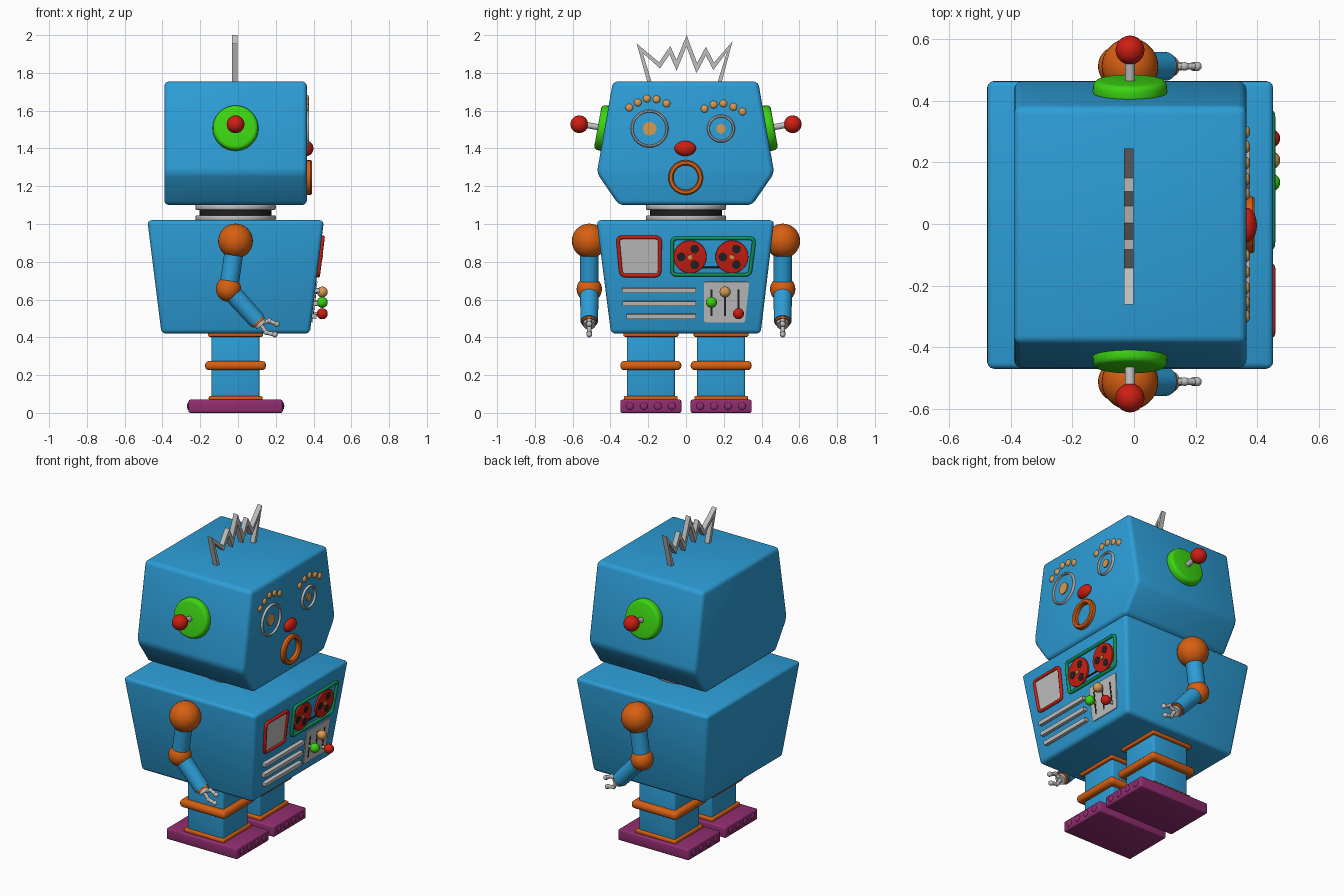
import bpy, bmesh, math
from mathutils import Matrix, Vector

if "Cube" in bpy.data.objects:
    bpy.data.objects.remove(bpy.data.objects["Cube"])

def mat(name, r, g, b):
    m = bpy.data.materials.new(name)
    m.diffuse_color = (r, g, b, 1)
    m.use_nodes = True
    m.node_tree.nodes["Principled BSDF"].inputs["Base Color"].default_value = m.diffuse_color
    return m

BLUE = mat("blue", 0.026, 0.34, 0.68)
ORANGE = mat("orange", 0.68, 0.115, 0.006)
RED = mat("red", 0.61, 0.013, 0.006)
GREEN = mat("green", 0.045, 0.66, 0.006)
SILVER = mat("silver", 0.52, 0.52, 0.52)
PURPLE = mat("purple", 0.28, 0.026, 0.16)
TAN = mat("tan", 0.68, 0.33, 0.09)
BLACK = mat("black", 0.015, 0.015, 0.015)
TEAL = mat("dark green", 0.004, 0.3, 0.1)
CX = -0.013  # centre line of the body in x

def finish(name, bm, m, matrix=Matrix()):
    bmesh.ops.recalc_face_normals(bm, faces=bm.faces)
    me = bpy.data.meshes.new(name)
    bm.to_mesh(me)
    bm.free()
    me.transform(matrix)
    me.materials.append(m)
    o = bpy.data.objects.new(name, me)
    bpy.context.collection.objects.link(o)
    bpy.ops.object.select_all(action='DESELECT')
    o.select_set(True)
    bpy.context.view_layer.objects.active = o
    bpy.ops.object.shade_smooth_by_angle(angle=math.radians(40))
    return o

def block(name, sections, m, bevel=0.02):
    """Stack of rectangles (z, x0, x1, y0, y1) with rounded edges."""
    bm = bmesh.new()
    loops = [[bm.verts.new(p) for p in ((x0, y0, z), (x1, y0, z), (x1, y1, z), (x0, y1, z))]
             for z, x0, x1, y0, y1 in sections]
    for a, b in zip(loops, loops[1:]):
        for i in range(4):
            j = (i + 1) % 4
            bm.faces.new((a[i], a[j], b[j], b[i]))
    bm.faces.new(loops[0][::-1])
    bm.faces.new(loops[-1])
    bmesh.ops.bevel(bm, geom=bm.edges[:], offset=bevel, segments=3, profile=0.5, affect='EDGES')
    return finish(name, bm, m)

def box(name, x, y, z, m, bevel):
    return block(name, [(z[0], *x, *y), (z[1], *x, *y)], m, bevel)

def ball(name, loc, r, m, scale=(1, 1, 1)):
    bm = bmesh.new()
    bmesh.ops.create_uvsphere(bm, u_segments=28, v_segments=16, radius=r)
    return finish(name, bm, m, Matrix.Translation(loc) @ Matrix.Diagonal((*scale, 1)))

def rod(name, a, b, r, m, r2=None, bevel=0):
    a, b = Vector(a), Vector(b)
    bm = bmesh.new()
    bmesh.ops.create_cone(bm, cap_ends=True, segments=36, radius1=r,
                          radius2=r if r2 is None else r2, depth=(b - a).length)
    if bevel:
        rim = [e for e in bm.edges if abs(e.verts[0].co.z - e.verts[1].co.z) < 1e-6]
        bmesh.ops.bevel(bm, geom=rim, offset=bevel, segments=3, profile=0.5, affect='EDGES')
    q = (b - a).to_track_quat('Z', 'Y').to_matrix().to_4x4()
    return finish(name, bm, m, Matrix.Translation((a + b) / 2) @ q)

def lathe(name, profile, m, matrix):
    """Closed ring: (radius, height) profile spun about local z."""
    bm = bmesh.new()
    n = 48
    rings = [[bm.verts.new((r * math.cos(t), r * math.sin(t), h)) for r, h in profile]
             for t in (2 * math.pi * i / n for i in range(n))]
    for i in range(n):
        a, b = rings[i], rings[(i + 1) % n]
        for k in range(len(profile)):
            l = (k + 1) % len(profile)
            bm.faces.new((a[k], b[k], b[l], a[l]))
    return finish(name, bm, m, matrix)

# Positions on the two front surfaces: y, z and height above the surface
SLOPE = 0.125
TILT = math.atan(SLOPE)
NORMAL = Vector((math.cos(TILT), 0, -math.sin(TILT)))

def chest(y, z, w=0):
    return Vector((0.38 + SLOPE * (z - 0.42), y, z)) + NORMAL * w

def face(y, z, w=0):
    return Vector((0.365 + w, y, z))

def plate(name, corners, depth, m, radius=0.0):
    bm = bmesh.new()
    f = bm.faces.new([bm.verts.new(chest(y, z)) for y, z in corners])
    if radius:
        bmesh.ops.bevel(bm, geom=bm.verts[:], offset=radius, segments=4, profile=0.5, affect='VERTICES')
    f = bm.faces[:]
    ext = bmesh.ops.extrude_face_region(bm, geom=f, use_keep_orig=True)
    bmesh.ops.translate(bm, vec=NORMAL * depth, verts=[v for v in ext['geom'] if isinstance(v, bmesh.types.BMVert)])
    return finish(name, bm, m)

def rim(name, corners, r, m):
    """Round tube along the outline of a chest panel."""
    pts = []
    n = len(corners)
    for i, c in enumerate(corners):
        p, a, b = Vector(c), Vector(corners[i - 1]), Vector(corners[(i + 1) % n])
        s, e = p + (a - p).normalized() * 0.025, p + (b - p).normalized() * 0.025
        pts += [s * (1 - t) ** 2 + p * 2 * t * (1 - t) + e * t * t for t in (0, 0.25, 0.5, 0.75, 1)]
    cu = bpy.data.curves.new(name, 'CURVE')
    cu.dimensions = '3D'
    cu.bevel_depth, cu.bevel_resolution = r, 3
    sp = cu.splines.new('POLY')
    sp.points.add(len(pts) - 1)
    for q, p in zip(sp.points, pts):
        q.co = (*chest(p.x, p.y, 0.006), 1)
    sp.use_cyclic_u = True
    cu.materials.append(m)
    bpy.context.collection.objects.link(bpy.data.objects.new(name, cu))

# Head, neck and torso
block("head", [(1.10, -0.39, 0.365, -0.355, 0.35), (1.27, -0.39, 0.365, -0.472, 0.467),
               (1.755, -0.39, 0.365, -0.387, 0.382)], BLUE, 0.025)
block("torso", [(0.42, -0.405, 0.38, -0.397, 0.395), (1.02, -0.48, 0.455, -0.473, 0.467)], BLUE, 0.022)
rod("neck", (CX, 0, 1.01), (CX, 0, 1.11), 0.19, BLACK)
for n, z in (("lower", 1.018), ("upper", 1.075)):
    rod(n + "_neck_ring", (CX, 0, z), (CX, 0, z + 0.028), 0.213, SILVER, bevel=0.008)

# Zigzag wire on top of the head
zig = [(-0.19, 1.74), (-0.245, 1.93), (-0.14, 1.84), (-0.085, 1.92), (-0.05, 1.84), (0.003, 1.97),
       (0.057, 1.825), (0.105, 1.915), (0.147, 1.835), (0.232, 1.94), (0.175, 1.74)]
bm = bmesh.new()
rows = []
for i, p in enumerate(zig):
    p = Vector(p)
    d1 = (p - Vector(zig[i - 1])).normalized() if i else None
    d2 = (Vector(zig[i + 1]) - p).normalized() if i < len(zig) - 1 else d1
    d1 = d1 or d2
    n1, n2 = Vector((-d1.y, d1.x)), Vector((-d2.y, d2.x))
    miter = (n1 + n2).normalized()
    miter *= min(0.011 / max(miter.dot(n1), 0.1), 0.03)
    rows.append([bm.verts.new((x, q.x, q.y)) for x, q in ((-0.033, p + miter), (-0.002, p + miter),
                                                          (-0.002, p - miter), (-0.033, p - miter))])
for a, b in zip(rows, rows[1:]):
    for i in range(4):
        bm.faces.new((a[i], a[(i + 1) % 4], b[(i + 1) % 4], b[i]))
bm.faces.new(rows[0])
bm.faces.new(rows[-1])
finish("zigzag_antenna", bm, SILVER)

# Eyes, eyebrows, nose and mouth
to_x = Matrix.Rotation(math.pi / 2, 4, 'Y')
for n, y, r, pupil in (("left", -0.193, 0.1, 0.036), ("right", 0.185, 0.074, 0.025)):
    lathe(n + "_eye_ring", [(r, -0.01), (r, 0.006), (r - 0.005, 0.012), (r - 0.012, 0.012), (r - 0.016, -0.01)],
          SILVER, Matrix.Translation(face(y, 1.505)) @ to_x)
    rod(n + "_pupil", face(y, 1.505, -0.002), face(y, 1.505, 0.007), pupil, TAN)
brows = [(-0.3, 1.616), (-0.255, 1.643), (-0.207, 1.664), (-0.156, 1.66), (-0.103, 1.638),
         (0.098, 1.61), (0.146, 1.632), (0.198, 1.638), (0.251, 1.62), (0.299, 1.595)]
for y, z in brows:
    ball("eyebrow_bead", face(y, z), 0.02, TAN, (0.6, 1, 1))
ball("nose", face(-0.004, 1.40), 0.057, RED, (0.6, 1, 0.7))
lathe("mouth_ring", [(0.092, -0.01), (0.092, 0.02), (0.086, 0.027), (0.071, 0.027), (0.065, 0.02), (0.065, -0.01)],
      ORANGE, Matrix.Translation(face(-0.002, 1.246)) @ to_x)

# Chest: screen, tape reels, slats and slider panel
screen = [(-0.362, 0.93), (-0.137, 0.93), (-0.14, 0.728), (-0.343, 0.728)]
plate("screen", screen, 0.005, SILVER, 0.02)
rim("screen_frame", screen, 0.01, RED)
rim("reel_frame", [(-0.073, 0.925), (0.362, 0.925), (0.338, 0.732), (-0.073, 0.732)], 0.01, TEAL)
plate("tape", [(0.02, 0.766), (0.24, 0.766), (0.24, 0.774), (0.02, 0.774)], 0.006, BLACK)
for y in (0.022, 0.243):
    rod("reel", chest(y, 0.827, -0.002), chest(y, 0.827, 0.012), 0.087, RED, bevel=0.003)
    rod("reel_hub", chest(y, 0.827), chest(y, 0.827, 0.018), 0.012, TAN)
    for k in range(3):
        t = math.pi + k * 2 * math.pi / 3
        p = (y + 0.048 * math.cos(t), 0.827 + 0.048 * math.sin(t))
        rod("reel_hole", chest(*p), chest(*p, 0.0135), 0.023, BLACK)
for y, z in ((-0.34, 0.65), (-0.335, 0.58), (-0.315, 0.513)):
    plate("slat", [(y, z - 0.012), (0.053, z - 0.012), (0.053, z + 0.012), (y, z + 0.012)], 0.024, SILVER, 0.004)
plate("slider_panel", [(0.095, 0.695), (0.335, 0.695), (0.312, 0.48), (0.095, 0.48)], 0.006, SILVER, 0.012)
for y, z, m in ((0.135, 0.585, GREEN), (0.207, 0.64, TAN), (0.278, 0.525, RED)):
    plate("slider_slot", [(y - 0.005, 0.515), (y + 0.005, 0.515), (y + 0.005, 0.655), (y - 0.005, 0.655)], 0.008, BLACK)
    rod("slider_stem", chest(y, z), Vector((0.44, y, z)), 0.01, SILVER)
    ball("slider_knob", (0.446, y, z), 0.029, m)

# Paired parts: ears, arms, legs and feet
for n, s in (("left", -1), ("right", 1)):
    out = Vector((0, s * math.cos(0.18), math.sin(0.18)))
    ear = Vector((CX, s * 0.423, 1.505))
    rod(n + "_ear", ear - out * 0.01, ear + out * 0.045, 0.123, GREEN, 0.118, bevel=0.018)
    rod(n + "_ear_stem", ear, ear + out * 0.14, 0.016, SILVER)
    ball(n + "_ear_knob", (CX, s * 0.565, 1.528), 0.047, RED)

    y = s * 0.512
    shoulder, elbow, wrist = (CX, y, 0.91), (-0.05, y, 0.655), (0.105, y, 0.485)
    ball(n + "_shoulder", shoulder, 0.092, ORANGE)
    rod(n + "_upper_arm", shoulder, elbow, 0.05, BLUE)
    ball(n + "_elbow", elbow, 0.067, ORANGE)
    rod(n + "_forearm", elbow, wrist, 0.05, BLUE, 0.046)
    d = (Vector(wrist) - Vector(elbow)).normalized()
    rod(n + "_cuff", wrist, Vector(wrist) + d * 0.012, 0.04, ORANGE)
    rod(n + "_hand", wrist, Vector(wrist) + d * 0.03, 0.032, SILVER)
    for p, q in (((0.165, y, 0.488), (0.205, y, 0.47)), ((0.15, y, 0.425), (0.195, y, 0.415))):
        rod(n + "_finger", Vector(wrist) + d * 0.02, p, 0.011, SILVER)
        rod(n + "_fingertip", p, q, 0.011, SILVER)
        ball(n + "_finger_joint", p, 0.014, SILVER)
        ball(n + "_finger_end", q, 0.015, SILVER)

    def leg_part(name, half, z, m, bevel):
        yc = s * 0.186
        box(n + name, (CX - half, CX + half), (yc - half, yc + half), z, m, bevel)
    leg_part("_leg", 0.127, (0.05, 0.45), BLUE, 0.012)
    leg_part("_hip_band", 0.145, (0.403, 0.428), ORANGE, 0.008)
    leg_part("_knee_band", 0.161, (0.226, 0.275), ORANGE, 0.02)
    leg_part("_ankle_band", 0.142, (0.065, 0.09), ORANGE, 0.008)
    box(n + "_foot", (-0.262, 0.237), (s * 0.186 - 0.162, s * 0.186 + 0.162), (0, 0.07), PURPLE, 0.01)
    for k in range(4):
        for x in (-0.262, 0.237):
            ball(n + "_foot_stud", (x, s * (0.075 + 0.074 * k), 0.036), 0.02, PURPLE, (0.4, 1, 1))
